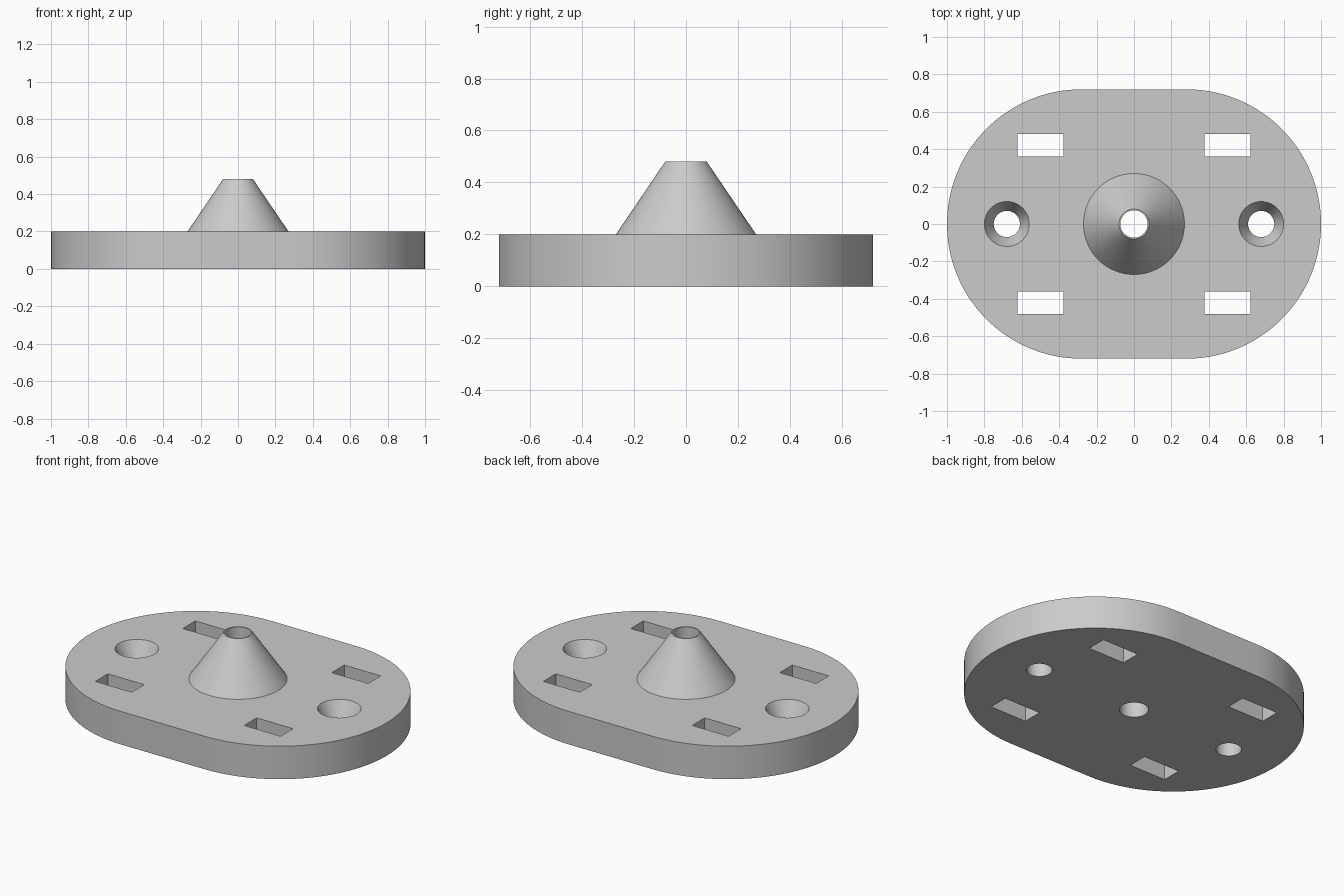
import bpy, bmesh
from math import pi, cos, sin, radians

cube = bpy.data.objects.get("Cube")
if cube:
    bpy.data.objects.remove(cube, do_unlink=True)

THICK, END_R, END_X = 0.2, 0.72, 0.28
HOLE_R, MOUTH_R = 0.073, 0.08

grey = bpy.data.materials.new("plain grey")
grey.use_nodes = True
colour = (0.6, 0.6, 0.6, 1)
grey.diffuse_color = colour
grey.node_tree.nodes["Principled BSDF"].inputs["Base Color"].default_value = colour


def make_object(name, bm):
    bmesh.ops.recalc_face_normals(bm, faces=bm.faces)
    mesh = bpy.data.meshes.new(name)
    bm.to_mesh(mesh)
    bm.free()
    mesh.materials.append(grey)
    obj = bpy.data.objects.new(name, mesh)
    bpy.context.collection.objects.link(obj)
    return obj


def stack(name, rings):
    """Solid through a list of matching vertex loops, capped at both ends."""
    bm = bmesh.new()
    loops = [[bm.verts.new(p) for p in ring] for ring in rings]
    n = len(loops[0])
    for a, b in zip(loops, loops[1:]):
        for i in range(n):
            j = (i + 1) % n
            bm.faces.new((a[i], a[j], b[j], b[i]))
    bm.faces.new(loops[0])
    bm.faces.new(loops[-1])
    return make_object(name, bm)


def lathe(name, profile, x=0, steps=96):
    """Solid of revolution from (radius, height) pairs."""
    return stack(name, [[(x + r * cos(2 * pi * i / steps), r * sin(2 * pi * i / steps), z)
                         for i in range(steps)] for r, z in profile])


def box(name, centre, size):
    bm = bmesh.new()
    bmesh.ops.create_cube(bm, size=1)
    bmesh.ops.scale(bm, vec=size, verts=bm.verts)
    bmesh.ops.translate(bm, vec=centre, verts=bm.verts)
    return make_object(name, bm)


def cut(target, cutters):
    """Subtract the cutters, then remove them."""
    for cutter in cutters:
        cutter.hide_render = True
        mod = target.modifiers.new("cut", "BOOLEAN")
        mod.operation = "DIFFERENCE"
        mod.solver = "EXACT"
        mod.object = cutter
    bpy.ops.object.select_all(action="DESELECT")
    bpy.context.view_layer.objects.active = target
    target.select_set(True)
    for mod in list(target.modifiers):
        bpy.ops.object.modifier_apply(modifier=mod.name)
    for cutter in cutters:
        bpy.data.objects.remove(cutter, do_unlink=True)
    bpy.ops.object.shade_smooth_by_angle(angle=radians(25))


# Base plate with two half-round ends
half = 64
outline = []
for side, start in ((1, -pi / 2), (-1, pi / 2)):
    for i in range(half + 1):
        a = start + pi * i / half
        outline.append((side * END_X + END_R * cos(a), END_R * sin(a)))
plate = stack("base_plate", [[(x, y, z) for x, y in outline] for z in (0, THICK)])

# Countersunk screw holes, strap slots and the centre bore
cutters = [lathe("centre_bore_cutter", [(MOUTH_R, -0.1), (MOUTH_R, 0.1),
                                        (HOLE_R, 0.1), (HOLE_R, 0.3)])]
for sx in (-1, 1):
    cutters.append(lathe("screw_hole_cutter", [(0.07, -0.1), (0.07, 0.1),
                                               (0.12, THICK), (0.12, 0.3)], x=sx * 0.68))
    for sy in (-1, 1):
        cutters.append(box("slot_cutter", (sx * 0.5, sy * 0.42, 0.1), (0.245, 0.12, 0.5)))
cut(plate, cutters)

# Hollow cone in the middle
cone = lathe("centre_cone", [(0.27, THICK), (MOUTH_R, 0.48)])
cut(cone, [lathe("cone_bore_cutter", [(HOLE_R, 0.1), (HOLE_R, 0.6)])])
